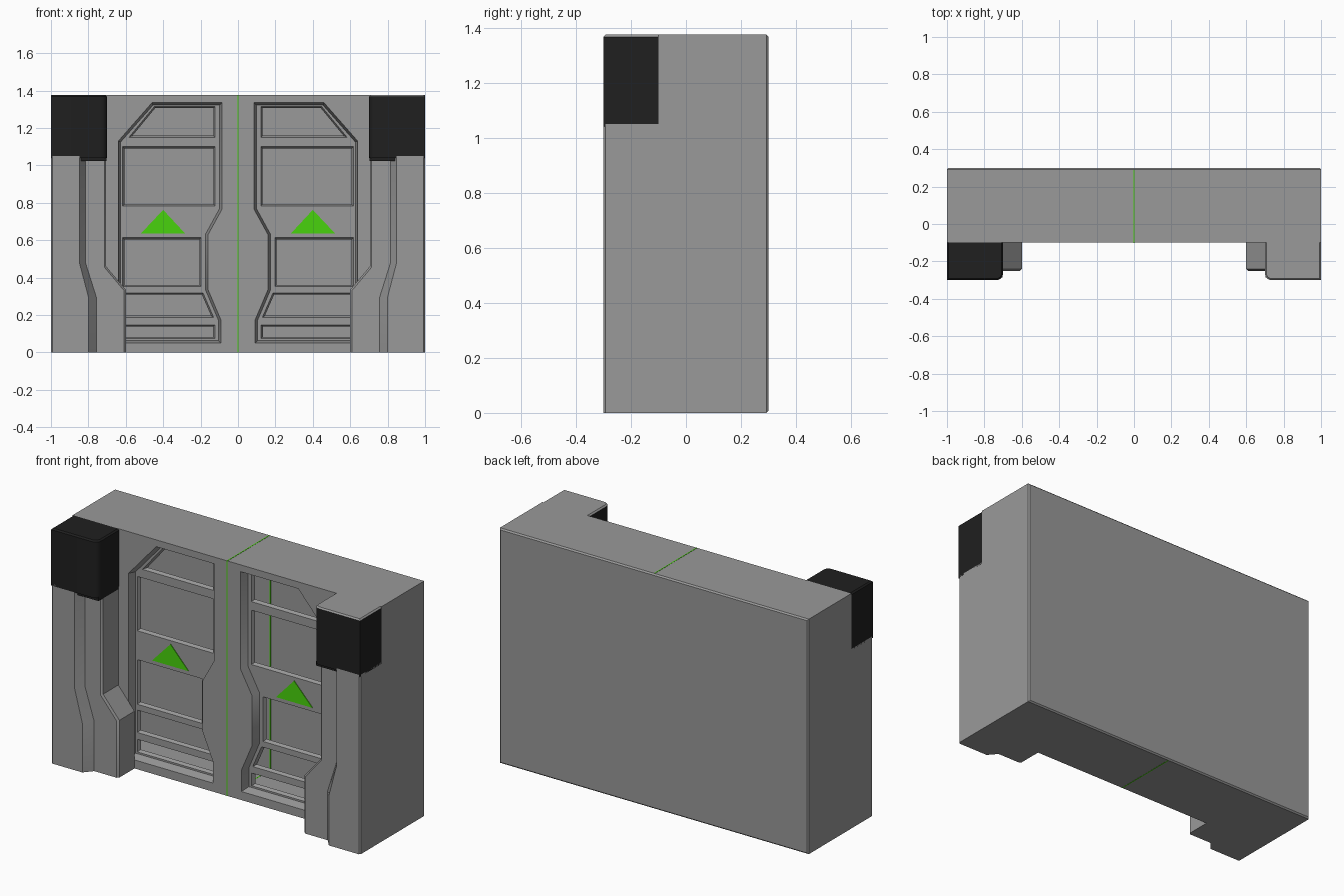
import bpy, bmesh, math
from mathutils import Vector

if "Cube" in bpy.data.objects:
    bpy.data.objects.remove(bpy.data.objects["Cube"])


def material(name, rgb):
    m = bpy.data.materials.new(name)
    m.diffuse_color = (*rgb, 1)
    m.use_nodes = True
    m.node_tree.nodes["Principled BSDF"].inputs["Base Color"].default_value = m.diffuse_color
    return m


GREY = material("panel grey", (0.32, 0.32, 0.32))
BLACK = material("cap black", (0.014, 0.014, 0.014))
GREEN = material("signal green", (0.065, 0.65, 0.004))
TOP = 1.375


def finish(name, bm, *mats):
    me = bpy.data.meshes.new(name)
    bm.to_mesh(me)
    bm.free()
    for m in mats:
        me.materials.append(m)
    ob = bpy.data.objects.new(name, me)
    bpy.context.collection.objects.link(ob)
    return ob


def loft(a, b, bevel=0.0, pick=None):
    """Closed solid between two matching loops; bevels the edges that pick accepts."""
    bm = bmesh.new()
    va = [bm.verts.new(p) for p in a]
    vb = [bm.verts.new(p) for p in b]
    n = len(a)
    bm.faces.new(va)
    bm.faces.new(vb)
    for i in range(n):
        j = (i + 1) % n
        bm.faces.new((va[i], va[j], vb[j], vb[i]))
    bmesh.ops.recalc_face_normals(bm, faces=bm.faces)
    if bevel:
        edges = [e for e in bm.edges if pick(e)]
        bmesh.ops.bevel(bm, geom=edges, offset=bevel, segments=1, affect='EDGES')
    return bm


def box(x0, x1, y0, y1, z0, z1, bevel=0.0, pick=None):
    loop = [(x0, y0), (x1, y0), (x1, y1), (x0, y1)]
    return loft([(x, y, z0) for x, y in loop], [(x, y, z1) for x, y in loop], bevel, pick)


def at_y(e, y):
    return all(abs(v.co.y - y) < 1e-4 for v in e.verts)


def inset(points, d):
    """Offset a 2D polygon inward by d."""
    p = [Vector(q) for q in points]
    n = len(p)
    area = sum(p[i - 1].x * p[i].y - p[i].x * p[i - 1].y for i in range(n))
    k = 1 if area > 0 else -1
    out = []
    for i in range(n):
        e1 = (p[i] - p[i - 1]).normalized()
        e2 = (p[(i + 1) % n] - p[i]).normalized()
        n1, n2 = Vector((-e1.y, e1.x)) * k, Vector((-e2.y, e2.x)) * k
        out.append(p[i] + (n1 + n2) * d / (1 + n1.dot(n2)))
    return out


# Hollow outer shell, open at the front
bm = box(-1, 1, -0.1, 0.3, 0, TOP, 0.008, lambda e: at_y(e, 0.3))
front = [f for f in bm.faces if f.normal.y < -0.9]
bmesh.ops.delete(bm, geom=front, context='FACES_ONLY')
finish("outer_shell", bm, GREY)

# Door front: frame, two recesses, and framed openings in each recess floor
RECESS = [(0.086, 1.335), (0.46, 1.335), (0.64, 1.13), (0.64, 0.05), (0.092, 0.05),
          (0.092, 0.175), (0.16, 0.335), (0.16, 0.63), (0.086, 0.765)]
OPENINGS = [
    [(0.122, 1.315), (0.447, 1.315), (0.583, 1.15), (0.122, 1.15)],
    [(0.122, 1.10), (0.617, 1.10), (0.617, 0.782), (0.122, 0.782)],
    [(0.197, 0.613), (0.617, 0.613), (0.617, 0.352), (0.197, 0.352)],
    [(0.187, 0.318), (0.617, 0.318), (0.617, 0.187), (0.13, 0.187)],
    [(0.124, 0.147), (0.617, 0.147), (0.617, 0.073), (0.124, 0.073)],
]
bm = bmesh.new()


def ring(points, y, s=1):
    vs = [bm.verts.new((s * x, y, z)) for x, z in points]
    es = [bm.edges.new((vs[i - 1], vs[i])) for i in range(len(vs))]
    return vs, es


def wall(a, b):
    for i in range(len(a)):
        bm.faces.new((a[i - 1], a[i], b[i], b[i - 1]))


def sheet(edges):
    bmesh.ops.triangle_fill(bm, use_beauty=True, use_dissolve=False,
                            edges=edges, normal=(0, -1, 0))


frame_edges = ring([(-0.75, 0), (0.75, 0), (0.75, TOP), (-0.75, TOP)], -0.1)[1]
for s in (-1, 1):
    rim, rim_e = ring(RECESS, -0.1, s)
    floor, floor_e = ring(inset(RECESS, 0.013), -0.05, s)
    frame_edges += rim_e
    for hole in OPENINGS:
        outer, outer_e = ring(hole, -0.05, s)
        inner, _ = ring(inset(hole, 0.009), -0.03, s)
        wall(outer, inner)
        floor_e += outer_e
    sheet(floor_e)
    wall(rim, floor)
sheet(frame_edges)
bmesh.ops.recalc_face_normals(bm, faces=bm.faces)
bm.normal_update()
if sum(f.normal.y * f.calc_area() for f in bm.faces) > 0:
    bmesh.ops.reverse_faces(bm, faces=bm.faces)
finish("door_front", bm, GREY)

# Green seam between the doors: front, top, underside and inside of the back
W = 0.003
for part, y0, y1, z0, z1 in (("front", -0.101, -0.099, 0, TOP),
                             ("top", -0.1, 0.29, TOP - 0.001, TOP + 0.001),
                             ("bottom", -0.1, 0.29, -0.001, 0.001),
                             ("back", 0.297, 0.299, 0.01, TOP - 0.01)):
    finish("seam_" + part, box(-W, W, y0, y1, z0, z1), GREEN)

# Pillars, caps and arrows on both sides
FOOT = [(1, 0), (0.6, 0), (0.6, 0.335), (0.705, 0.46), (0.705, 1.05), (1, 1.05)]
PLATE_BACK = [(1, 0), (0.755, 0), (0.755, 0.29), (0.815, 0.48), (0.815, 1.05), (1, 1.05)]
PLATE_FRONT = [(1, 0), (0.798, 0), (0.798, 0.29), (0.848, 0.48), (0.848, 1.05), (1, 1.05)]
R = 0.035
CORNER = [(0.7 + R - R * math.cos(a), -0.3 + R - R * math.sin(a))
          for a in (math.pi / 2 * i / 4 for i in range(5))]
CAP = [(1, -0.1), (0.7, -0.1)] + CORNER + [(1, -0.3)]
ARROW = [(0.283, 0.636), (0.519, 0.636), (0.4, 0.762)]

for s, side in ((-1, "left"), (1, "right")):
    def to3(points, y):
        return [(s * x, y, z) for x, z in points]

    # lower pillar with the stepped foot
    finish(side + "_pillar", loft(
        to3(FOOT, -0.1), to3(FOOT, -0.25), 0.01,
        lambda e: at_y(e, -0.25) and all(abs(v.co.x) < 0.72 for v in e.verts)
        and max(v.co.z for v in e.verts) > 0.1), GREY)
    # raised outer plate with a sloped inner edge
    finish(side + "_pillar_plate", loft(
        to3(PLATE_BACK, -0.249), to3(PLATE_FRONT, -0.3), 0.008,
        lambda e: at_y(e, -0.3) and all(abs(v.co.x) > 0.99 for v in e.verts)), GREY)
    # corner cap; the right one has a grey top
    bm = loft([(s * x, y, 1.04) for x, y in CAP], [(s * x, y, TOP) for x, y in CAP], 0.008,
              lambda e: all(v.co.z > 1.3 for v in e.verts) and not at_y(e, -0.1))
    for f in bm.faces:
        f.material_index = 1 if s > 0 and f.normal.z > 0.3 else 0
    finish(side + "_cap", bm, BLACK, GREY)
    # small lip under the cap
    x0, x1 = sorted((s * 0.703, s * 0.85))
    finish(side + "_cap_lip", box(x0, x1, -0.285, -0.1, 1.022, 1.045), BLACK)
    # arrow on the door
    finish(side + "_arrow", loft(to3(ARROW, -0.049), to3(ARROW, -0.054)), GREEN)

# Smooth rounded corners, keep edges sharp
for ob in bpy.context.scene.objects:
    ob.select_set(True)
    bpy.context.view_layer.objects.active = ob
bpy.ops.object.shade_smooth_by_angle(angle=math.radians(30))
